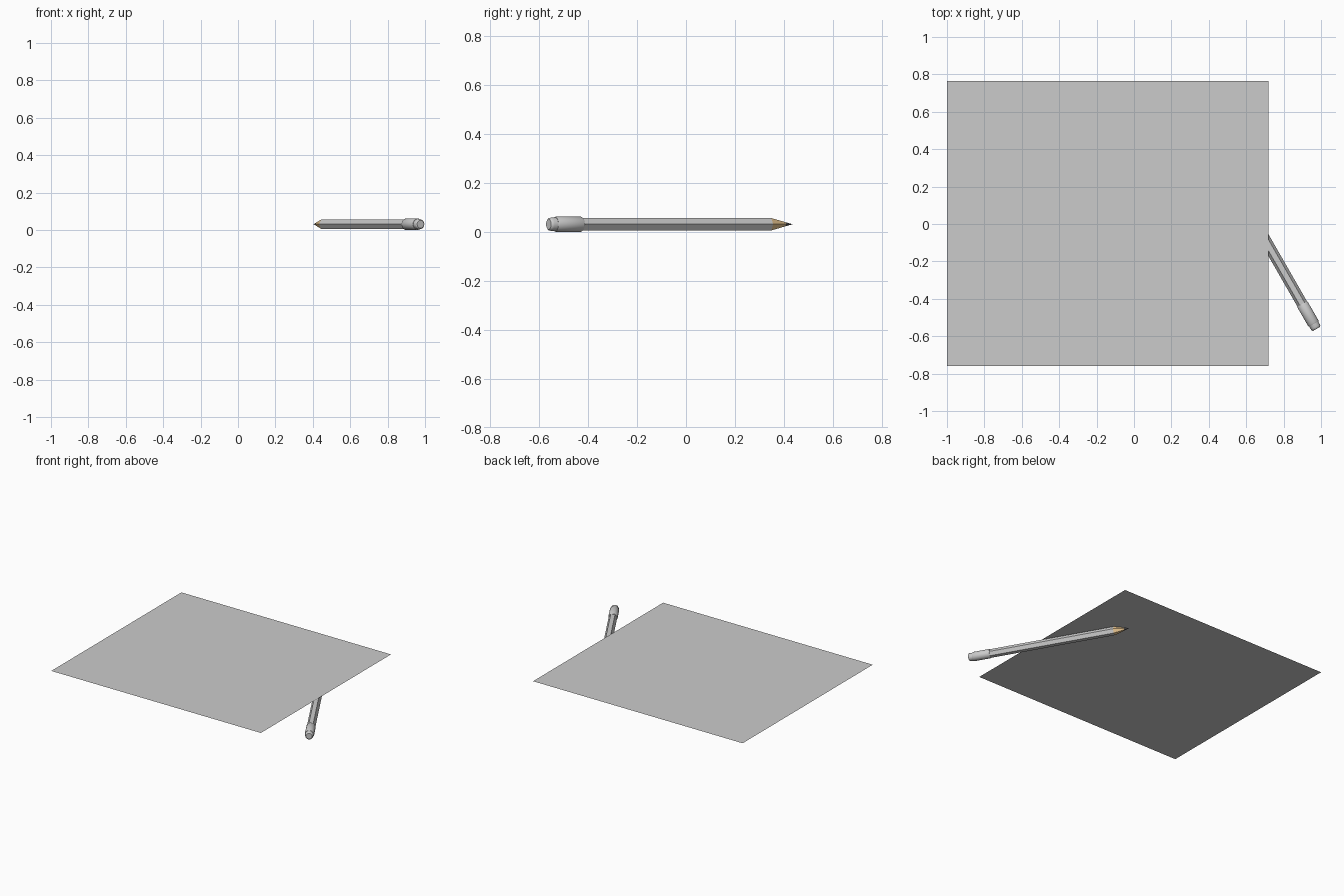
import bpy, bmesh, math
from mathutils import Matrix, Vector

if "Cube" in bpy.data.objects:
    bpy.data.objects.remove(bpy.data.objects["Cube"])

TIP = Vector((0.404, 0.435, 0.0315))
END = Vector((0.976, -0.561, 0.0315))
axis = (END - TIP).normalized()
side = Vector((0, 0, 1)).cross(axis).normalized()
LENGTH = (END - TIP).length


def material(name, rgb):
    m = bpy.data.materials.new(name)
    m.diffuse_color = (*rgb, 1)
    m.use_nodes = True
    m.node_tree.nodes["Principled BSDF"].inputs["Base Color"].default_value = m.diffuse_color
    return m


def lathe(name, profile, sides, mat=None, smooth=False):
    """Sweep (distance from tip, radius) rings along the pencil axis."""
    bm = bmesh.new()
    rings = []
    for t, r in profile:
        c = TIP + axis * t
        n = 1 if r == 0 else sides
        ring = []
        for i in range(n):
            a = 2 * math.pi * i / sides
            ring.append(bm.verts.new(c + side * (r * math.cos(a)) + Vector((0, 0, r * math.sin(a)))))
        rings.append(ring)
    for a, b in zip(rings, rings[1:]):
        for i in range(sides):
            vs = [a[i % len(a)], a[(i + 1) % len(a)], b[(i + 1) % len(b)], b[i % len(b)]]
            bm.faces.new(list(dict.fromkeys(vs)))
    for ring in (rings[0], rings[-1]):
        if len(ring) > 1:
            bm.faces.new(ring)
    bmesh.ops.recalc_face_normals(bm, faces=bm.faces)
    me = bpy.data.meshes.new(name)
    bm.to_mesh(me)
    bm.free()
    ob = bpy.data.objects.new(name, me)
    bpy.context.collection.objects.link(ob)
    if mat:
        me.materials.append(mat)
    if smooth:
        bpy.ops.object.select_all(action='DESELECT')
        ob.select_set(True)
        bpy.context.view_layer.objects.active = ob
        bpy.ops.object.shade_smooth_by_angle(angle=math.radians(35))
    return ob


# Sheet of paper, a single flat face at the top of the pencil
bpy.ops.mesh.primitive_plane_add(size=1, location=(-0.14, 0.002, 0.0635))
paper = bpy.context.object
paper.name = "paper_sheet"
paper.scale = (1.72, 1.525, 1)
paper.data.materials.append(material("paper_white", (0.8, 0.8, 0.8)))

# Pencil: lead, sharpened wood, hexagonal body
R = 0.0292
CONE = 0.108
LEAD = 0.036
lathe("pencil_lead", [(0, 0), (LEAD, R * LEAD / CONE)], 6, material("graphite", (0.12, 0.12, 0.13)))
lathe("pencil_wood", [(LEAD, R * LEAD / CONE), (CONE, R)], 6, material("wood", (0.8, 0.55, 0.27)))
lathe("pencil_body", [(CONE, R), (1.01, R)], 6)

# Metal band and rubber end
lathe("ferrule", [(0.995, 0.029), (1.0, 0.0315), (1.112, 0.0315), (1.118, 0.029)], 24, smooth=True)
lathe("eraser", [(1.11, 0.0275), (LENGTH - 0.012, 0.0275), (LENGTH - 0.004, 0.0255),
                 (LENGTH, 0.021)], 24, smooth=True)
